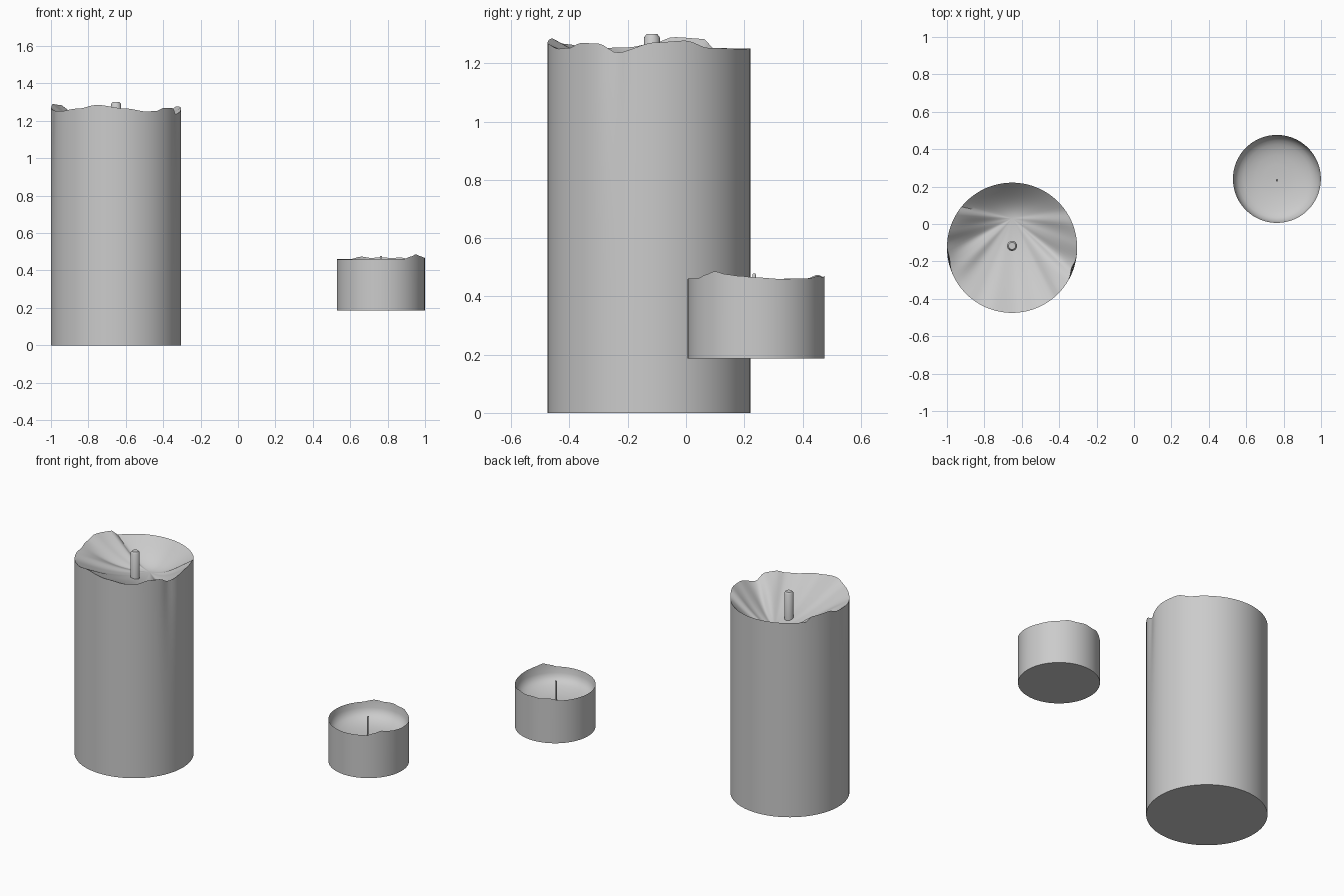
import bpy, bmesh, math

if "Cube" in bpy.data.objects:
    bpy.data.objects.remove(bpy.data.objects["Cube"])


def rim_height(keys, a):
    """Smoothly interpolate (angle, height) keys around the circle."""
    ks = keys + [(keys[0][0] + 360, keys[0][1])]
    a = (a - ks[0][0]) % 360 + ks[0][0]
    for (a0, z0), (a1, z1) in zip(ks, ks[1:]):
        if a0 <= a <= a1:
            s = (a - a0) / (a1 - a0)
            return z0 + (z1 - z0) * s * s * (3 - 2 * s)
    return ks[0][1]


def bump(a, centre, width):
    d = (a - centre + 180) % 360 - 180
    return math.exp(-(d / width) ** 2)


def finish(name, bm, angle=40):
    bmesh.ops.recalc_face_normals(bm, faces=bm.faces)
    mesh = bpy.data.meshes.new(name)
    bm.to_mesh(mesh)
    bm.free()
    ob = bpy.data.objects.new(name, mesh)
    bpy.context.collection.objects.link(ob)
    bpy.ops.object.select_all(action='DESELECT')
    ob.select_set(True)
    bpy.context.view_layer.objects.active = ob
    bpy.ops.object.shade_smooth_by_angle(angle=math.radians(angle))
    return ob


def candle(name, rings, segments=120):
    """Skin a closed body from ring functions: angle in degrees -> point."""
    bm = bmesh.new()
    loops = [[bm.verts.new(f(360 * i / segments)) for i in range(segments)]
             for f in rings]
    for lo, hi in zip(loops, loops[1:]):
        for i in range(segments):
            j = (i + 1) % segments
            bm.faces.new((lo[i], lo[j], hi[j], hi[i]))
    bm.faces.new(loops[0][::-1])
    bm.faces.new(loops[-1])
    return finish(name, bm)


def wick(name, x, y, z0, z1, r, sides):
    """Upright wick with a slightly bevelled tip."""
    bm = bmesh.new()
    profile = [(r, z0), (r, z1 - r * 0.4), (r * 0.7, z1)]
    loops = [[bm.verts.new((x + pr * math.cos(2 * math.pi * i / sides),
                            y + pr * math.sin(2 * math.pi * i / sides), z))
              for i in range(sides)] for pr, z in profile]
    for lo, hi in zip(loops, loops[1:]):
        for i in range(sides):
            j = (i + 1) % sides
            bm.faces.new((lo[i], lo[j], hi[j], hi[i]))
    bm.faces.new(loops[0][::-1])
    bm.faces.new(loops[-1])
    return finish(name, bm)


# Tall pillar candle: wavy rim, melted bowl with its low point towards the back
PX, PY, PR = -0.652, -0.127, 0.348
PILLAR_RIM = [(4, 1.272), (21, 1.278), (36, 1.253), (60, 1.25), (141, 1.252),
              (147, 1.284), (166, 1.29), (178, 1.268), (192, 1.255),
              (212, 1.252), (235, 1.266), (253, 1.285), (278, 1.266),
              (298, 1.25), (308, 1.253), (318, 1.27), (330, 1.268), (341, 1.237)]


def pillar_wall(s):
    def f(a):
        t = math.radians(a)
        groove = 0.012 * s ** 4 * (bump(a, 341, 6) + 0.7 * bump(a, 190, 7))
        r = PR - groove
        return (PX + r * math.cos(t), PY + r * math.sin(t),
                s * rim_height(PILLAR_RIM, a))
    return f


def pillar_bowl(s):
    def f(a):
        x, y, z = pillar_wall(1)(a)
        cx, cy, cz = PX, 0.03, 1.11
        fall = math.sin(s * math.pi / 2)
        ripple = 0.022 * math.sin(math.pi * s) * (
            bump(a, 150, 9) + bump(a, 205, 9) + 0.6 * bump(a, 25, 9)
            + 0.7 * bump(a, 325, 8) - bump(a, 184, 7) - bump(a, 342, 7))
        return (x + (cx - x) * s, y + (cy - y) * s,
                z + (cz - z) * fall + ripple * (1 - s))
    return f


candle("pillar_candle",
       [pillar_wall(i / 12) for i in range(13)]
       + [pillar_bowl(i / 16) for i in range(1, 16)] + [pillar_bowl(0.985)])
wick("pillar_wick", -0.652, -0.117, 1.09, 1.3, 0.027, 16)

# Small candle: thin upright rim around a shallow wax pool
SX, SY, SR = 0.764, 0.241, 0.235
SMALL_RIM = [(0, 0.465), (20, 0.46), (50, 0.462), (65, 0.47), (75, 0.466),
             (90, 0.471), (103, 0.467), (116, 0.474), (134, 0.461),
             (180, 0.46), (260, 0.46), (302, 0.462), (312, 0.474),
             (323, 0.486), (334, 0.476), (346, 0.47)]


def small_ring(r, z=None, oy=0):
    def f(a):
        t = math.radians(a)
        h = rim_height(SMALL_RIM, a) if z is None else z
        return (SX + r * math.cos(t), SY + oy + r * math.sin(t), h)
    return f


candle("small_candle",
       [small_ring(SR, 0.186), small_ring(SR, 0.32), small_ring(SR)]
       + [small_ring(r, z, oy) for r, z, oy in
          [(0.23, 0.425, 0), (0.222, 0.402, 0), (0.205, 0.383, 0),
           (0.18, 0.37, 0.004), (0.15, 0.36, 0.008), (0.115, 0.352, 0.012),
           (0.07, 0.347, 0.006), (0.01, 0.345, 0)]])
wick("small_wick", 0.765, 0.234, 0.335, 0.478, 0.006, 10)
